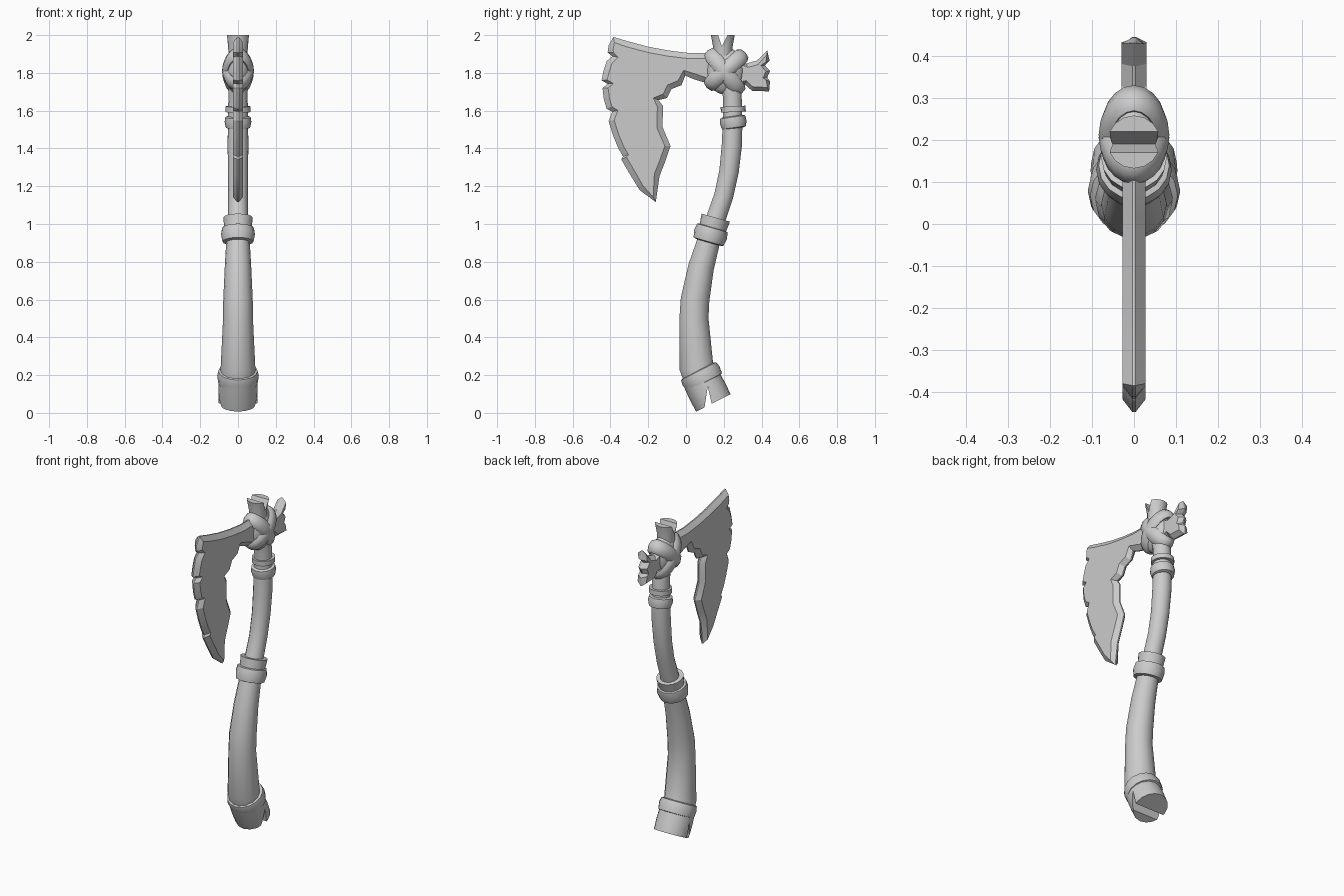
import bpy, bmesh, math
from mathutils import Vector

if "Cube" in bpy.data.objects:
    bpy.data.objects.remove(bpy.data.objects["Cube"])

stone = bpy.data.materials.new("plain grey")
stone.diffuse_color = (0.6, 0.6, 0.6, 1)
stone.use_nodes = True
stone.node_tree.nodes["Principled BSDF"].inputs["Base Color"].default_value = stone.diffuse_color


def finish(name, bm, angle=40):
    bmesh.ops.recalc_face_normals(bm, faces=bm.faces)
    me = bpy.data.meshes.new(name)
    bm.to_mesh(me)
    bm.free()
    me.materials.append(stone)
    ob = bpy.data.objects.new(name, me)
    bpy.context.collection.objects.link(ob)
    bpy.ops.object.select_all(action='DESELECT')
    ob.select_set(True)
    bpy.context.view_layer.objects.active = ob
    if angle:
        bpy.ops.object.shade_smooth_by_angle(angle=math.radians(angle))
    return ob


def skin(name, rings, loop=False, angle=40):
    """Join rings of points; cap the ends or close into a loop."""
    bm = bmesh.new()
    vs = [[bm.verts.new(p) for p in r] for r in rings]
    n, m = len(vs), len(vs[0])
    for i in range(n if loop else n - 1):
        a, b = vs[i], vs[(i + 1) % n]
        for j in range(m):
            k = (j + 1) % m
            bm.faces.new((a[j], a[k], b[k], b[j]))
    if not loop:
        bm.faces.new(vs[0])
        bm.faces.new(vs[-1])
    return finish(name, bm, angle)


def ring(c, t, r, sides):
    """Circle round the point c, square to the direction t in the yz plane."""
    t = t.normalized()
    nrm = Vector((0, t.z, -t.y))
    return [c + r * (math.cos(a) * Vector((1, 0, 0)) + math.sin(a) * nrm)
            for a in (2 * math.pi * j / sides for j in range(sides))]


def tube(name, pts, sides=14):
    cs = [Vector((0, y, z)) for y, z, r in pts]
    last = len(cs) - 1
    return skin(name, [ring(c, cs[min(i + 1, last)] - cs[max(i - 1, 0)], pts[i][2], sides)
                       for i, c in enumerate(cs)])


def collar(name, y, z, lean, profile, sides=16):
    """Turned shape on a leaning axis; profile is (distance along axis, radius)."""
    a = math.radians(lean)
    t = Vector((0, math.sin(a), math.cos(a)))
    return skin(name, [ring(Vector((0, y, z)) + t * d, t, r, sides) for d, r in profile])


def notch(ob, tri):
    """Cut a V-shaped crack across the part."""
    cutter = skin("crack_cutter", [[(x, y, z) for y, z in tri] for x in (-0.3, 0.3)], angle=0)
    mod = ob.modifiers.new("crack", 'BOOLEAN')
    mod.object, mod.solver = cutter, 'EXACT'
    bpy.context.view_layer.objects.active = ob
    bpy.ops.object.modifier_apply(modifier=mod.name)
    bpy.data.objects.remove(cutter)


def blade(name, outline, half, rim, inset):
    """Flat plate with a bevelled rim; the inner edge smooths over the chips."""
    pts = [Vector(p) for p in outline]
    n = len(pts)
    area = sum(pts[i].x * pts[(i + 1) % n].y - pts[i].y * pts[(i + 1) % n].x for i in range(n))
    s = 1 if area > 0 else -1
    inner = []
    for i, p in enumerate(pts):
        d = Vector((0, 0))
        for k in (1, 2):
            d += (pts[(i + k) % n] - pts[i - k]).normalized()
        d.normalize()
        inner.append(p + Vector((-d.y, d.x)) * s * inset)
    layers = [(-half, inner), (-rim, pts), (rim, pts), (half, inner)]
    return skin(name, [[(x, p.x, p.y) for p in ps] for x, ps in layers], angle=25)


# Curved handle, thick at the bottom
tube("handle", [(0.075, 0.19, 0.092), (0.056, 0.235, 0.092), (0.042, 0.5, 0.079),
                (0.048, 0.6, 0.078), (0.08, 0.772, 0.07), (0.132, 0.95, 0.06),
                (0.162, 1.04, 0.053), (0.2, 1.15, 0.052), (0.228, 1.28, 0.053),
                (0.243, 1.42, 0.055), (0.247, 1.55, 0.053), (0.245, 1.68, 0.051),
                (0.215, 1.82, 0.052)])

# Cracked butt and its collar
butt = collar("butt", 0.145, 0.053, -27, [(0, 0.102), (0.07, 0.104), (0.16, 0.1)])
notch(butt, [(0.115, 0.14), (0.092, -0.01), (0.145, 0.01)])
collar("butt_collar", 0.092, 0.172, -27,
       [(-0.015, 0.09), (-0.012, 0.105), (0.03, 0.11), (0.055, 0.104), (0.06, 0.088)])

# Grip collars
collar("middle_band", 0.148, 1.0, 16, [(-0.03, 0.06), (-0.03, 0.072), (0.035, 0.078), (0.035, 0.05)])
collar("middle_roll", 0.13, 0.945, 16,
       [(-0.045, 0.06), (-0.04, 0.082), (0, 0.09), (0.035, 0.084), (0.042, 0.06)])
collar("upper_roll", 0.25, 1.54, -8,
       [(-0.035, 0.05), (-0.03, 0.064), (0, 0.071), (0.026, 0.067), (0.032, 0.05)])
collar("upper_ring", 0.25, 1.608, -3, [(-0.015, 0.05), (-0.015, 0.066), (0.015, 0.066), (0.015, 0.05)])

# Cracked peg above the head
peg = collar("top_peg", 0.195, 1.85, 0, [(0, 0.05), (0.09, 0.052), (0.15, 0.063)])
notch(peg, [(0.19, 1.94), (0.16, 2.03), (0.235, 2.03)])

# Main blade with a chipped cutting edge
blade("blade", [
    (0.2, 1.9), (0.11, 1.905), (0.02, 1.905), (-0.09, 1.918), (-0.193, 1.937), (-0.3, 1.965),
    (-0.384, 1.99), (-0.41, 1.945), (-0.415, 1.908), (-0.39, 1.888), (-0.42, 1.862),
    (-0.437, 1.81), (-0.447, 1.76), (-0.415, 1.742), (-0.442, 1.72), (-0.435, 1.66),
    (-0.42, 1.61), (-0.39, 1.595), (-0.41, 1.545), (-0.385, 1.465), (-0.357, 1.397),
    (-0.333, 1.358), (-0.343, 1.342), (-0.295, 1.26), (-0.246, 1.18), (-0.16, 1.116),
    (-0.14, 1.254), (-0.11, 1.33), (-0.082, 1.413), (-0.124, 1.513), (-0.122, 1.625),
    (-0.145, 1.656), (-0.1, 1.667), (-0.077, 1.714), (-0.024, 1.735), (-0.004, 1.785),
    (0.045, 1.765), (0.11, 1.746), (0.2, 1.75)], 0.027, 0.004, 0.03)

# Short broken spur at the back
blade("back_spur", [
    (0.24, 1.87), (0.32, 1.85), (0.375, 1.865), (0.43, 1.918), (0.443, 1.865), (0.418, 1.84),
    (0.445, 1.81), (0.43, 1.775), (0.445, 1.755), (0.44, 1.702), (0.35, 1.705), (0.31, 1.74),
    (0.24, 1.74)], 0.03, 0.004, 0.022)

# Lashed head: a core and two crossed straps
bm = bmesh.new()
bmesh.ops.create_uvsphere(bm, u_segments=16, v_segments=10, radius=1)
for v in bm.verts:
    v.co = Vector((v.co.x * 0.066, 0.208 + v.co.y * 0.105, 1.81 + v.co.z * 0.125))
finish("head_core", bm)


def strap(name, y, z, tilt, reach):
    a = math.radians(tilt)
    u = Vector((0, math.cos(a), math.sin(a)))
    w = Vector((0, -math.sin(a), math.cos(a)))
    rings = []
    for i in range(20):
        q = 2 * math.pi * i / 20
        out = Vector((math.sin(q), 0, 0)) + u * math.cos(q)
        c = Vector((0.06 * math.sin(q), y, z)) + u * reach * math.cos(q)
        rings.append([c + out * 0.024 * math.cos(b) + w * 0.042 * math.sin(b)
                      for b in (2 * math.pi * j / 8 for j in range(8))])
    skin(name, rings, loop=True, angle=60)


strap("strap_rising", 0.212, 1.815, 42, 0.115)
strap("strap_falling", 0.205, 1.805, -52, 0.122)
